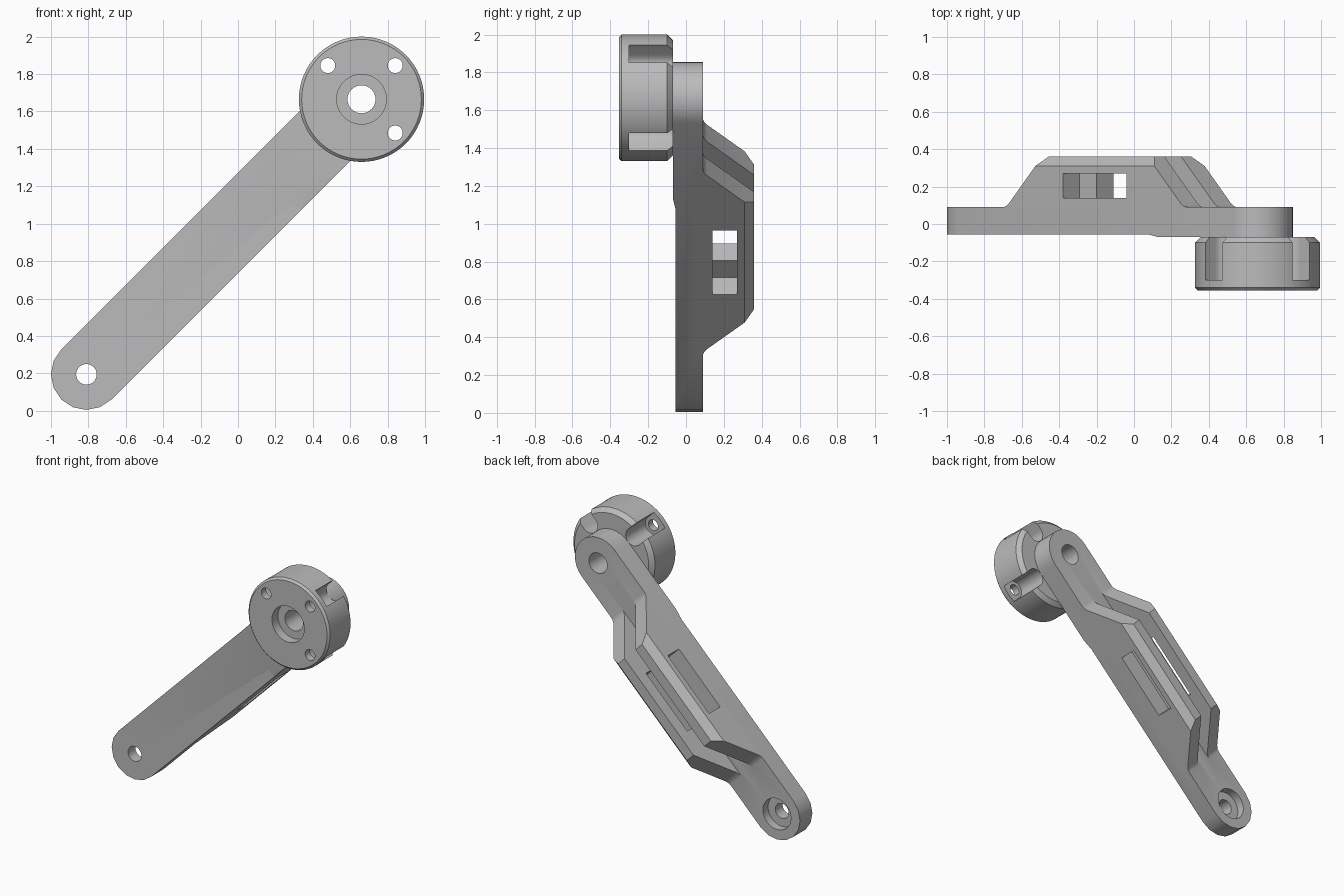
import bpy, bmesh, math
from mathutils import Vector

if "Cube" in bpy.data.objects:
    bpy.data.objects.remove(bpy.data.objects["Cube"])

grey = bpy.data.materials.new("machined_grey")
grey.use_nodes = True
COLOUR = (0.5, 0.5, 0.5, 1)
grey.diffuse_color = COLOUR
grey.node_tree.nodes["Principled BSDF"].inputs["Base Color"].default_value = COLOUR

HALF_LENGTH, HALF_WIDTH = 1.04, 0.19
BACK, FRONT, PAD = 0.09, -0.055, -0.07
S = math.sqrt(0.5)


def place(p):
    """Arm frame (along, across, depth) to the world, tilted 45 degrees."""
    u, v, d = p
    return Vector((-0.075 + (u - v) * S, d, 0.93 + (u + v) * S))


def finish(name, bm):
    bmesh.ops.recalc_face_normals(bm, faces=bm.faces)
    mesh = bpy.data.meshes.new(name)
    bm.to_mesh(mesh)
    bm.free()
    mesh.materials.append(grey)
    obj = bpy.data.objects.new(name, mesh)
    bpy.context.collection.objects.link(obj)
    return obj


def loft(name, rings, bevel_edge=None):
    """Closed solid through a list of equal-length rings of arm-frame points."""
    bm = bmesh.new()
    loops = [[bm.verts.new(place(p)) for p in ring] for ring in rings]
    for a, b in zip(loops, loops[1:]):
        for i in range(len(a)):
            j = (i + 1) % len(a)
            bm.faces.new((a[i], a[j], b[j], b[i]))
    bm.faces.new(loops[0])
    bm.faces.new(loops[-1])
    if bevel_edge:
        i, j = bevel_edge
        edge = bm.edges.get((loops[-1][i], loops[-1][j]))
        bmesh.ops.bevel(bm, geom=[edge], offset=0.05, segments=1, affect='EDGES')
    return finish(name, bm)


def plate(name, outline, d0, d1):
    return loft(name, [[(u, v, d) for u, v in outline] for d in (d0, d1)])


def turned(name, u, v, profile, seg=32):
    """Round solid along depth from (depth, radius) pairs."""
    turn = [math.tau * i / seg for i in range(seg)]
    return loft(name, [[(u + r * math.cos(a), v + r * math.sin(a), d) for a in turn]
                       for d, r in profile])


def combine(target, other, operation):
    mod = target.modifiers.new(operation.lower(), 'BOOLEAN')
    mod.operation, mod.solver, mod.object = operation, 'EXACT', other
    bpy.context.view_layer.update()
    graph = bpy.context.evaluated_depsgraph_get()
    mesh = bpy.data.meshes.new_from_object(target.evaluated_get(graph))
    target.modifiers.clear()
    target.data = mesh
    bpy.data.objects.remove(other)


def arc(cu, r, start, end, steps):
    return [(cu + r * math.cos(start + (end - start) * i / steps),
             r * math.sin(start + (end - start) * i / steps)) for i in range(steps + 1)]


# Arm bar with rounded ends
Q = math.pi / 2
outline = arc(HALF_LENGTH, HALF_WIDTH, -Q, Q, 16) + arc(-HALF_LENGTH, HALF_WIDTH, Q, 3 * Q, 8)
arm = plate("arm", outline, FRONT, BACK)

# Raised front pad with a round ramp
pad = turned("pad", HALF_LENGTH, 0, [(0, 0.67), (FRONT, 0.67), (PAD, 0.59)], 96)
combine(pad, plate("pad_limit", outline, 0.03, -0.2), 'INTERSECT')
combine(arm, pad, 'UNION')

# Twin stiffening ribs, outer top edges chamfered
half = [(0.69, 0.05), (0.69, BACK), (0.67, 0.096), (0.65, 0.11), (0.40, 0.36)]
rib_side = half + [(-u, d) for u, d in reversed(half)]
for side in (-1, 1):
    rings = [[(u, side * v, d) for u, d in rib_side] for v in (HALF_WIDTH / 3, HALF_WIDTH)]
    combine(arm, loft("rib", rings, bevel_edge=(4, 5)), 'UNION')

# Window through both ribs
box = [(-0.24, -0.3), (0.24, -0.3), (0.24, 0.3), (-0.24, 0.3)]
combine(arm, plate("window", box, 0.14, 0.27), 'DIFFERENCE')

# Pivot holes, the lower one counterbored from the back
for u, profile in ((HALF_LENGTH, [(-0.5, 0.075), (0.5, 0.075)]),
                   (-HALF_LENGTH, [(-0.5, 0.055), (0.5, 0.055)]),
                   (-HALF_LENGTH, [(0.03, 0.115), (0.5, 0.115)])):
    combine(arm, turned("hole", u, 0, profile), 'DIFFERENCE')

# Round hub with chamfered rims
hub = turned("hub", HALF_LENGTH, 0,
             [(-0.355, 0.32), (-0.34, 0.335), (-0.10, 0.335), (PAD, 0.305)], 64)
for profile in ([(-0.5, 0.075), (0.5, 0.075)], [(-0.5, 0.133), (-0.285, 0.133)]):
    combine(hub, turned("bore", HALF_LENGTH, 0, profile), 'DIFFERENCE')

# Three screw holes, each with a slot open to the rim and the back
slot = arc(0.255, 0.065, Q, 3 * Q, 12) + [(0.45, -0.065), (0.45, 0.065)]
for c, s in ((1, 0), (0, 1), (0, -1)):
    turned_slot = [(HALF_LENGTH + c * a - s * b, s * a + c * b) for a, b in slot]
    combine(hub, plate("slot", turned_slot, -0.30, 0.1), 'DIFFERENCE')
    combine(hub, turned("screw_hole", HALF_LENGTH + c * 0.255, s * 0.255,
                        [(-0.5, 0.04), (-0.2, 0.04)], 24), 'DIFFERENCE')

# Smooth shading on the round walls only
for obj in (arm, hub):
    bpy.ops.object.select_all(action='DESELECT')
    obj.select_set(True)
    bpy.context.view_layer.objects.active = obj
    bpy.ops.object.shade_smooth_by_angle(angle=math.radians(25))
